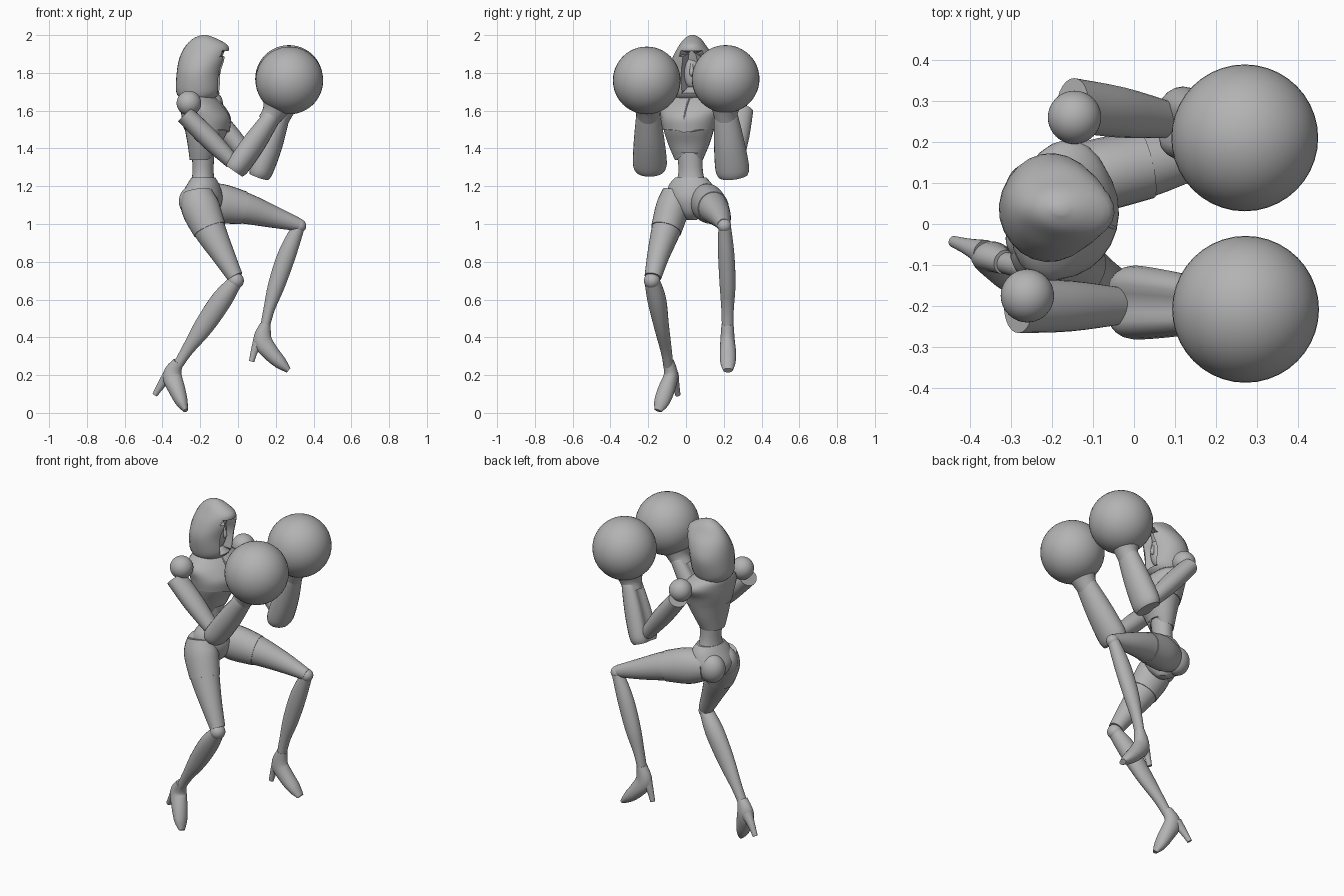
import bpy, bmesh, math
from mathutils import Vector

cube = bpy.data.objects.get("Cube")
if cube:
    bpy.data.objects.remove(cube)

grey = bpy.data.materials.new("plain_grey")
grey.use_nodes = True
COLOUR = (0.45, 0.45, 0.45, 1)
grey.diffuse_color = COLOUR
grey.node_tree.nodes["Principled BSDF"].inputs["Base Color"].default_value = COLOUR

SEG = 24
UP = Vector((0, 0, 1))


def smooth_rows(rows, steps=4):
    """Catmull-Rom interpolation through rows of numbers."""
    out = []
    for i in range(len(rows) - 1):
        a, b, c, d = (rows[max(0, min(len(rows) - 1, i + k))] for k in (-1, 0, 1, 2))
        for s in range(steps):
            t = s / steps
            out.append([0.5 * (2 * q + (r - p) * t + (2 * p - 5 * q + 4 * r - w) * t * t
                        + (3 * q - p - 3 * r + w) * t ** 3) for p, q, r, w in zip(a, b, c, d)])
    return out + [list(rows[-1])]


def finish(name, bm, angle=40):
    bmesh.ops.recalc_face_normals(bm, faces=bm.faces)
    mesh = bpy.data.meshes.new(name)
    bm.to_mesh(mesh)
    bm.free()
    mesh.materials.append(grey)
    ob = bpy.data.objects.new(name, mesh)
    bpy.context.collection.objects.link(ob)
    bpy.ops.object.select_all(action="DESELECT")
    ob.select_set(True)
    bpy.context.view_layer.objects.active = ob
    bpy.ops.object.shade_smooth_by_angle(angle=math.radians(angle))
    return ob


def loft(rings, dent=0.0):
    """Skin ellipses (centre, axis_a, axis_b); dent presses a groove into the +a side."""
    bm = bmesh.new()
    loops = []
    for c, a, b in rings:
        loop = []
        for k in range(SEG):
            t = 2 * math.pi * k / SEG
            groove = 1 - dent * max(0, math.cos(t)) ** 8
            loop.append(bm.verts.new(c + a * math.cos(t) * groove + b * math.sin(t)))
        loops.append(loop)
    for lo, hi in zip(loops, loops[1:]):
        for k in range(SEG):
            n = (k + 1) % SEG
            bm.faces.new((lo[k], lo[n], hi[n], hi[k]))
    bm.faces.new(loops[0])
    bm.faces.new(loops[-1])
    bmesh.ops.recalc_face_normals(bm, faces=bm.faces)
    return bm


def limb(name, rows, dent=0.0, grow=0.0):
    """Rows are x, y, z, radius across (y), radius in the bending plane."""
    pts = smooth_rows(rows)
    rings = []
    for i, p in enumerate(pts):
        d = Vector(pts[min(i + 1, len(pts) - 1)][:3]) - Vector(pts[max(i - 1, 0)][:3])
        d.normalize()
        side = Vector((0, 1, 0))
        side = (side - d * side.dot(d)).normalized()
        rings.append((Vector(p[:3]), side.cross(d) * -(p[4] + grow), side * (p[3] + grow)))
    return finish(name, loft(rings, dent))


def upright(rows, yaw, grow=0.0):
    """Rows are z, x, y, forward radius, sideways radius."""
    f = Vector((math.cos(yaw), math.sin(yaw), 0))
    s = UP.cross(f)
    return loft([(Vector((x, y, z)), f * (rf + grow), s * (rw + grow))
                 for z, x, y, rf, rw in smooth_rows(rows)])


def ball(name, centre, radii):
    bm = bmesh.new()
    bmesh.ops.create_uvsphere(bm, u_segments=40, v_segments=24, radius=1)
    for v in bm.verts:
        v.co = Vector([c + r * q for c, r, q in zip(centre, radii, v.co)])
    return finish(name, bm)


def notch(bm, z, y0, height):
    """Lift the lowest rim into a V at the middle of the front."""
    for v in bm.verts:
        if v.co.z < z:
            v.co.z += height * max(0, 1 - abs(v.co.y - y0) / 0.06) * (v.co.x > -0.17)
    return bm


# Hood with a recessed face opening
bm = upright([(1.66, -.215, .035, .085, .095), (1.70, -.21, .035, .118, .115),
              (1.80, -.205, .04, .12, .133), (1.88, -.185, .04, .125, .112),
              (1.94, -.165, .035, .115, .075), (1.98, -.175, .035, .065, .045),
              (2.0, -.18, .035, .015, .012)], -0.08)
opening = []
for face in bm.faces:
    c = face.calc_center_median()
    if 1.69 < c.z < 1.93 and abs(math.atan2(c.y - .03, c.x + .2)) < 0.55:
        opening.append(face)
bmesh.ops.inset_region(bm, faces=opening, thickness=0.01)
bmesh.ops.inset_region(bm, faces=opening, thickness=0.008, depth=-0.05)
finish("hood", bm)
ball("face_mask", (-.145, .03, 1.81), (.035, .045, .09))
limb("nose", [(-.118, .03, 1.85, .006, .006), (-.108, .03, 1.8, .012, .012),
              (-.115, .03, 1.785, .006, .006)])
limb("neck", [(-.2, .035, 1.64, .055, .05), (-.2, .035, 1.78, .05, .05)])

# Torso, turned slightly towards the right side
YAW = math.radians(-15)
ribs = [(1.34, -.19, .015, .065, .075), (1.42, -.18, .015, .085, .11),
        (1.50, -.165, .015, .115, .135), (1.56, -.168, .02, .125, .15),
        (1.62, -.185, .035, .108, .17), (1.665, -.205, .04, .085, .125),
        (1.69, -.205, .04, .055, .06)]
finish("ribcage", notch(upright(ribs, YAW), 1.37, .015, .06))
finish("chest_plate", notch(upright(ribs[2:], YAW, .004), 1.515, .0, -.02))
limb("breastbone", [(-.062, -.005, 1.49, .004, .004), (-.046, -.01, 1.56, .004, .004),
                    (-.085, .005, 1.63, .004, .004), (-.125, .02, 1.67, .004, .004)])
finish("waist", upright([(1.20, -.185, .025, .065, .085), (1.28, -.185, .025, .055, .065),
                         (1.38, -.185, .02, .06, .07)], YAW))
finish("pelvis", upright([(1.02, -.18, .03, .03, .025), (1.06, -.19, .03, .085, .065),
                          (1.13, -.195, .03, .112, .125), (1.20, -.185, .025, .088, .12),
                          (1.245, -.183, .025, .062, .085)], YAW))
for side, y in (("right", -.035), ("left", .085)):
    ball(side + "_buttock", (-.235, y, 1.12), (.078, .07, .085))

# Arms: shoulder, upper arm, grooved forearm and round glove
arms = {
    "right": ((-.26, -.175, 1.64), (-.282, -.2, 1.58), (-.03, -.2, 1.33),
              (-.025, -.19, 1.285), (.185, -.2, 1.585), (.272, -.208, 1.76)),
    "left": ((-.145, .26, 1.64), (-.15, .29, 1.60), (.08, .255, 1.32),
             (.105, .25, 1.255), (.225, .21, 1.58), (.27, .21, 1.768)),
}
for side, (shoulder, top, elbow, cuff, wrist, glove) in arms.items():
    ball(side + "_shoulder", shoulder, (.065,) * 3)
    mid = Vector(top).lerp(Vector(elbow), 0.5)
    limb(side + "_upper_arm", [(*top, .066, .05), (*mid, .062, .054), (*elbow, .045, .04)])
    a, b, g = Vector(cuff), Vector(wrist), Vector(glove)
    limb(side + "_forearm", [(*a, .078, .06), (*a.lerp(b, .12), .09, .07),
                             (*a.lerp(b, .5), .082, .07), (*a.lerp(b, .92), .066, .055),
                             (*b, .058, .05)], dent=0.4)
    limb(side + "_glove_cuff", [(*a.lerp(b, .85), .06, .052), (*b, .064, .06),
                                (*b.lerp(g, .3), .085, .085), (*b.lerp(g, .5), .12, .12)])
    ball(side + "_glove", glove, (.179,) * 3)

# Legs: thigh, thigh cuff, knee, shin, foot and heel
thighs = {
    "right": [(-.215, -.05, 1.17, .07, .075), (-.2, -.07, 1.09, .085, .098),
              (-.15, -.105, .97, .078, .085), (-.08, -.145, .84, .06, .062),
              (-.015, -.175, .72, .045, .042)],
    "left": [(-.19, .09, 1.12, .07, .08), (-.1, .115, 1.11, .085, .1),
             (.03, .145, 1.085, .08, .084), (.18, .18, 1.04, .058, .06),
             (.325, .2, .995, .034, .034)],
}
knees = {"right": (-.012, -.18, .7), "left": (.325, .203, .99)}
shins = {
    "right": [(-.01, -.18, .7, .04, .036), (-.085, -.155, .6, .05, .055),
              (-.18, -.13, .46, .04, .052), (-.27, -.105, .33, .03, .032),
              (-.32, -.093, .25, .026, .026)],
    "left": [(.318, .205, .98, .034, .034), (.26, .213, .84, .043, .048),
             (.205, .22, .68, .042, .045), (.165, .22, .55, .033, .03),
             (.142, .22, .45, .03, .025)],
}
feet = {
    "right": [(-.317, -.093, .27, .03, .028), (-.348, -.08, .2, .038, .05),
              (-.322, -.105, .12, .045, .044), (-.297, -.13, .055, .04, .032),
              (-.277, -.148, .012, .02, .012)],
    "left": [(.146, .22, .47, .032, .028), (.13, .22, .385, .038, .05),
             (.172, .222, .32, .043, .044), (.225, .222, .265, .04, .034),
             (.268, .222, .225, .025, .015)],
}
heels = {
    "right": [(-.365, -.07, .2, .032, .034), (-.405, -.055, .15, .02, .022),
              (-.44, -.043, .095, .014, .014)],
    "left": [(.115, .22, .385, .03, .036), (.088, .22, .33, .018, .02),
             (.072, .22, .272, .014, .014)],
}
for side in ("right", "left"):
    limb(side + "_thigh", thighs[side])
    limb(side + "_thigh_cuff", thighs[side][:3], grow=.004)
    r = .043 if side == "right" else .036
    ball(side + "_knee", knees[side], (r,) * 3)
    limb(side + "_shin", shins[side])
    limb(side + "_foot", feet[side])
    limb(side + "_heel", heels[side])
